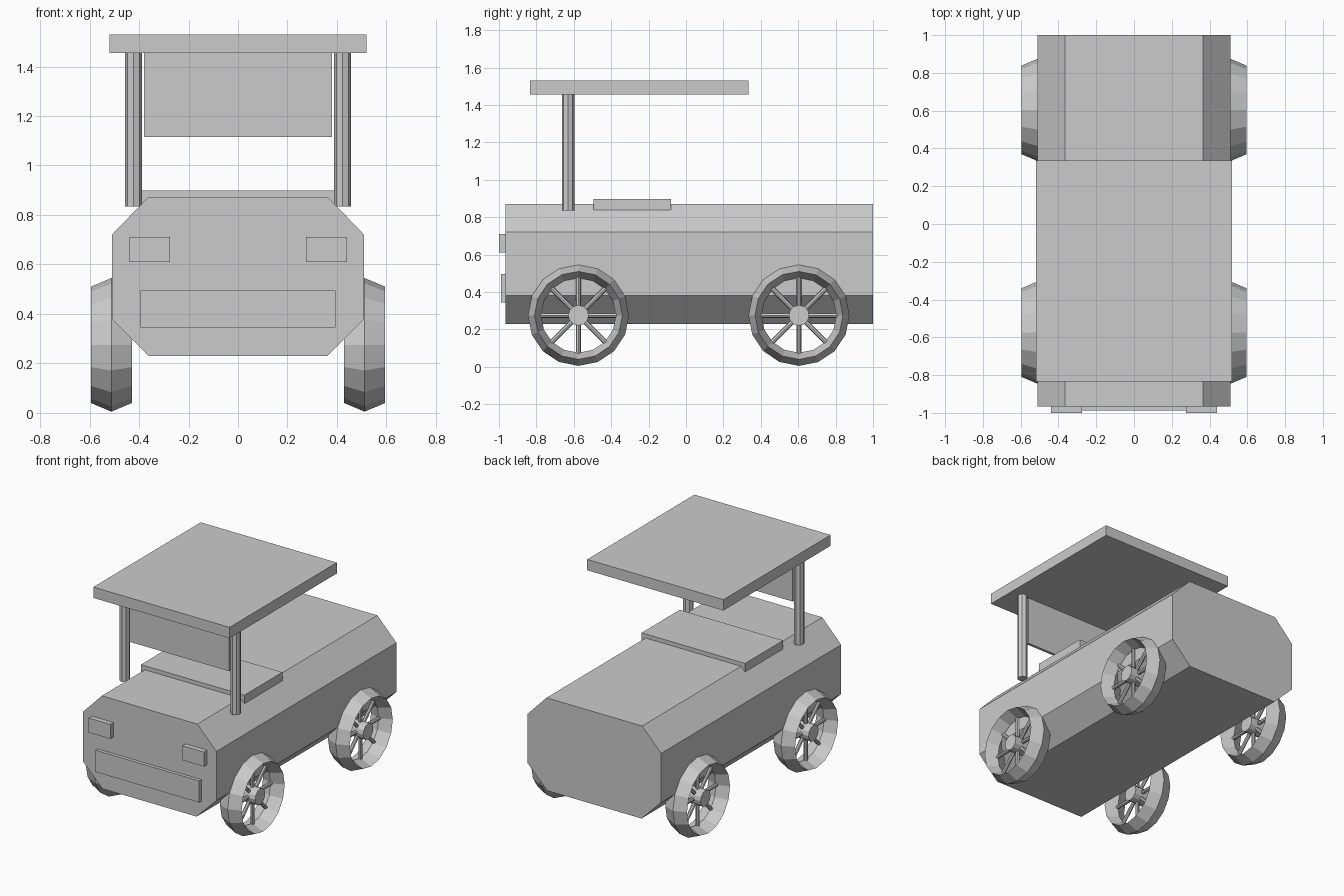
import bpy, bmesh
from math import pi, cos, sin
from mathutils import Matrix, Vector

cube = bpy.data.objects.get("Cube")
if cube:
    bpy.data.objects.remove(cube, do_unlink=True)

GREY = (0.6, 0.6, 0.6, 1)
grey = bpy.data.materials.new("plain_grey")
grey.use_nodes = True
grey.diffuse_color = GREY
grey.node_tree.nodes["Principled BSDF"].inputs["Base Color"].default_value = GREY


def finish(name, bm):
    bmesh.ops.recalc_face_normals(bm, faces=bm.faces)
    mesh = bpy.data.meshes.new(name)
    bm.to_mesh(mesh)
    bm.free()
    mesh.materials.append(grey)
    obj = bpy.data.objects.new(name, mesh)
    bpy.context.collection.objects.link(obj)
    return obj


def box(name, low, high):
    low, high = Vector(low), Vector(high)
    bm = bmesh.new()
    bmesh.ops.create_cube(bm, size=1, matrix=Matrix.Translation((low + high) / 2)
                          @ Matrix.Diagonal((*(high - low), 1)))
    return finish(name, bm)


def add_rod(bm, start, end, radius, sides):
    start, end = Vector(start), Vector(end)
    axis = end - start
    turn = axis.to_track_quat('Z', 'Y').to_matrix().to_4x4()
    bmesh.ops.create_cone(bm, cap_ends=True, segments=sides, radius1=radius, radius2=radius,
                          depth=axis.length, matrix=Matrix.Translation((start + end) / 2) @ turn)


# Body: chamfered outline pushed from front to back
bm = bmesh.new()
half = [(0.36, 0.23), (0.51, 0.38), (0.51, 0.72), (0.365, 0.87)]
outline = half + [(-x, z) for x, z in reversed(half)]
front = bm.faces.new([bm.verts.new((x, -0.965, z)) for x, z in outline])
grown = bmesh.ops.extrude_face_region(bm, geom=[front], use_keep_orig=True)["geom"]
bmesh.ops.translate(bm, vec=(0, 1.965, 0),
                    verts=[v for v in grown if isinstance(v, bmesh.types.BMVert)])
finish("body", bm)

# Seat, canopy and hanging screen
box("seat", (-0.395, -0.495, 0.835), (0.395, -0.08, 0.898))
box("canopy", (-0.52, -0.835, 1.455), (0.52, 0.335, 1.53))
box("screen", (-0.38, -0.64, 1.115), (0.38, -0.62, 1.455))
box("bumper", (-0.395, -0.988, 0.345), (0.395, -0.96, 0.495))


def wheel(name, side, y):
    center = Vector((side * 0.512, y, 0.275))
    # Rim: diamond section swept round the axle
    bm = bmesh.new()
    section = [(0, 0.27), (0.083, 0.235), (0, 0.2), (-0.083, 0.235)]
    steps = 16
    rings = [[bm.verts.new(center + Vector((w, r * sin(2 * pi * k / steps), r * cos(2 * pi * k / steps))))
              for w, r in section] for k in range(steps)]
    for k, ring in enumerate(rings):
        following = rings[(k + 1) % steps]
        for j in range(4):
            n = (j + 1) % 4
            bm.faces.new((ring[j], ring[n], following[n], following[j]))
    finish(name + "_rim", bm)
    # Hub and spokes
    bm = bmesh.new()
    add_rod(bm, center - Vector((0.06, 0, 0)), center + Vector((0.06, 0, 0)), 0.055, 12)
    finish(name + "_hub", bm)
    bm = bmesh.new()
    for k in range(8):
        out = Vector((0, sin(k * pi / 4), cos(k * pi / 4)))
        add_rod(bm, center + out * 0.03, center + out * 0.215, 0.013, 8)
    finish(name + "_spokes", bm)


# Paired parts
for label, side in (("left", 1), ("right", -1)):
    bm = bmesh.new()
    add_rod(bm, (side * 0.423, -0.63, 0.835), (side * 0.423, -0.63, 1.456), 0.034, 8)
    finish(label + "_post", bm)
    xs = sorted((side * 0.275, side * 0.44))
    box(label + "_headlight", (xs[0], -1, 0.61), (xs[1], -0.96, 0.71))
    wheel(label + "_front_wheel", side, -0.575)
    wheel(label + "_rear_wheel", side, 0.604)
